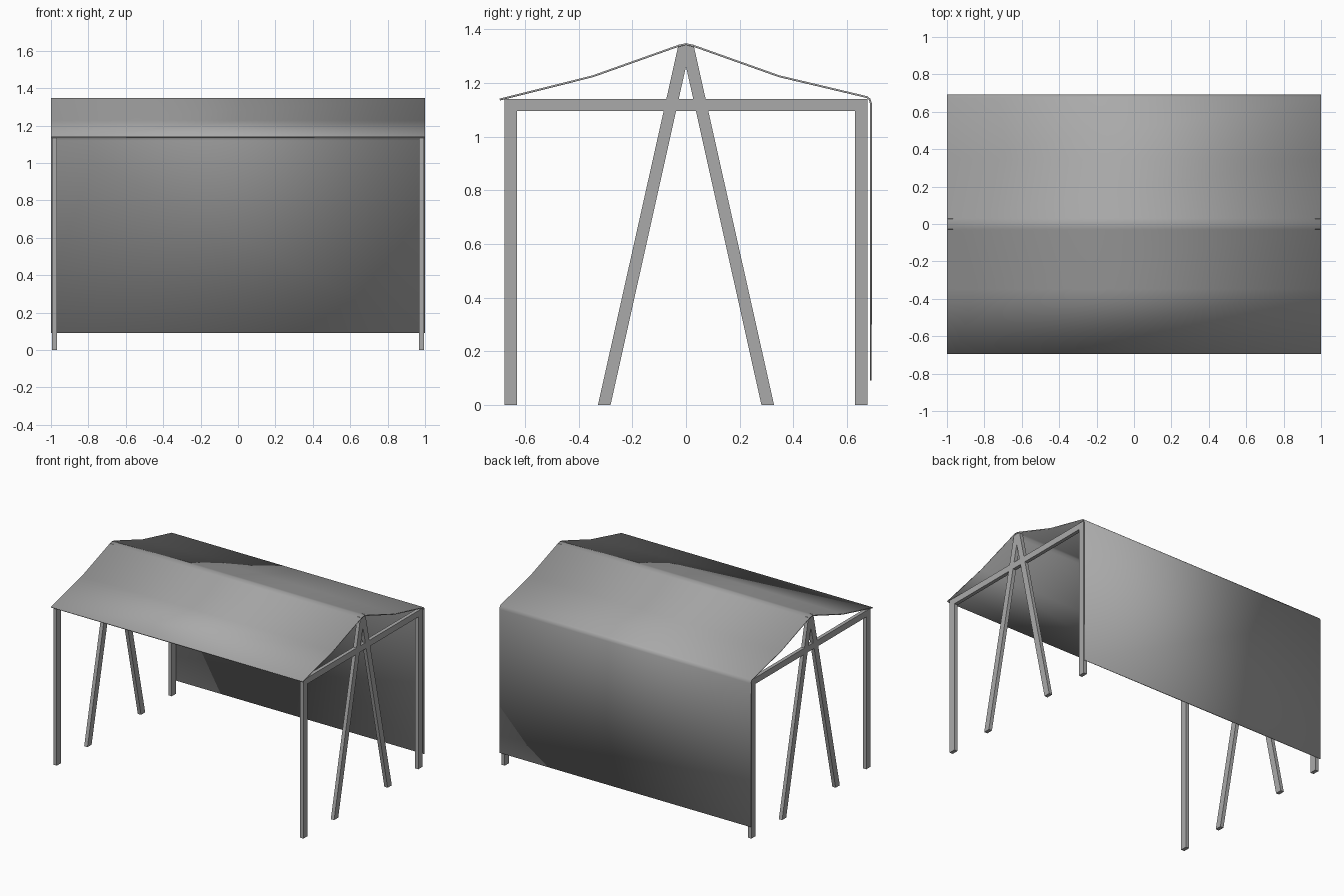
import bpy
import bmesh
from math import radians

cube = bpy.data.objects.get("Cube")
if cube:
    bpy.data.objects.remove(cube, do_unlink=True)

grey = bpy.data.materials.new("mid_grey")
grey.use_nodes = True
grey.diffuse_color = (0.4, 0.4, 0.4, 1)
grey.node_tree.nodes["Principled BSDF"].inputs["Base Color"].default_value = (0.4, 0.4, 0.4, 1)

BAR_IN, BAR_OUT = 0.968, 0.994   # frame thickness along x
EAVE = 1.14


def extrude_profile(name, points, x0, x1, closed=True):
    """Sweep a (y, z) profile along x, as a solid bar or an open sheet."""
    bm = bmesh.new()
    a = [bm.verts.new((x0, y, z)) for y, z in points]
    b = [bm.verts.new((x1, y, z)) for y, z in points]
    n = len(points)
    for i in range(n if closed else n - 1):
        j = (i + 1) % n
        bm.faces.new((a[i], a[j], b[j], b[i]))
    if closed:
        bm.faces.new(a)
        bm.faces.new(b)
        bmesh.ops.recalc_face_normals(bm, faces=bm.faces)
    mesh = bpy.data.meshes.new(name)
    bm.to_mesh(mesh)
    bm.free()
    mesh.materials.append(grey)
    obj = bpy.data.objects.new(name, mesh)
    bpy.context.collection.objects.link(obj)
    return obj


def rect(y0, y1, z0, z1):
    return [(y0, z0), (y1, z0), (y1, z1), (y0, z1)]


# End frames: two posts, a cross beam and an A-shaped pair of legs
for side, s in (("left", 1), ("right", -1)):
    x0, x1 = sorted((s * BAR_IN, s * BAR_OUT))
    extrude_profile(f"{side}_cross_beam", rect(-0.677, 0.677, 1.095, EAVE), x0, x1)
    for end, t in (("front", -1), ("back", 1)):
        extrude_profile(f"{side}_{end}_post", rect(t * 0.677, t * 0.629, 0, EAVE), x0, x1)
        leg = [(t * 0.328, 0), (t * 0.281, 0), (t * -0.018, 1.342), (t * 0.028, 1.342)]
        extrude_profile(f"{side}_{end}_leg", leg, x0, x1)

# Fabric canopy: peaked roof that folds down into the back wall
slope = [(-0.695, 1.141), (-0.348, 1.228), (-0.03, 1.341)]
canopy_path = slope + [(0, 1.348), (0.03, 1.341), (0.348, 1.228),
                       (0.676, 1.15), (0.687, 1.141), (0.693, 1.122), (0.692, 0.09)]
canopy = extrude_profile("canopy", canopy_path, -1, 1, closed=False)
for poly in canopy.data.polygons:
    if poly.normal.z < -0.1:
        canopy.data.flip_normals()
        break
shell = canopy.modifiers.new("fabric_thickness", 'SOLIDIFY')
shell.thickness = 0.007
shell.offset = -1

bpy.ops.object.select_all(action='DESELECT')
canopy.select_set(True)
bpy.context.view_layer.objects.active = canopy
bpy.ops.object.shade_smooth_by_angle(angle=radians(30))
